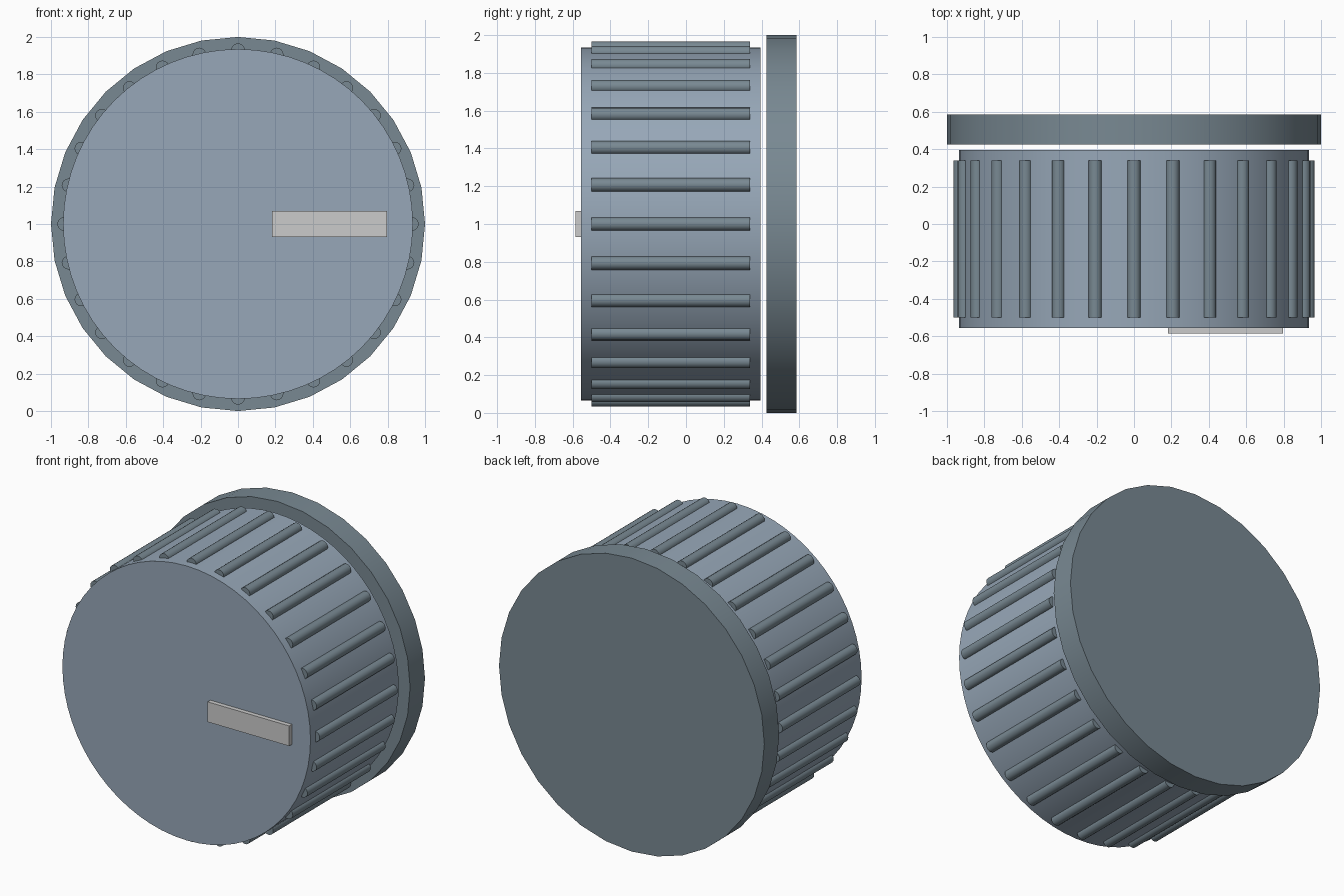
import bpy
import math

cube = bpy.data.objects.get("Cube")
if cube:
    bpy.data.objects.remove(cube, do_unlink=True)


def make_material(name, colour):
    mat = bpy.data.materials.new(name)
    mat.use_nodes = True
    mat.diffuse_color = colour
    mat.node_tree.nodes["Principled BSDF"].inputs["Base Color"].default_value = colour
    return mat


def cylinder_y(name, radius, y_front, y_back, sides, mat, x=0.0, z=1.0):
    """Cylinder lying along y, with smooth walls and crisp rims."""
    bpy.ops.mesh.primitive_cylinder_add(
        vertices=sides, radius=radius, depth=y_back - y_front,
        location=(x, (y_front + y_back) / 2, z),
        rotation=(math.pi / 2, 0, 0))
    obj = bpy.context.object
    obj.name = name
    obj.data.materials.append(mat)
    bpy.ops.object.shade_smooth_by_angle(angle=math.radians(40))
    return obj


body_mat = make_material("blue_grey", (0.31, 0.39, 0.48, 1))
trim_mat = make_material("dark_blue_grey", (0.19, 0.25, 0.29, 1))

# Knob body and the separate base disc behind it
BODY_RADIUS = 0.935
cylinder_y("knob_body", BODY_RADIUS, -0.555, 0.395, 64, body_mat)
cylinder_y("base_disc", 1.0, 0.425, 0.585, 32, trim_mat)

# Grip ribs half sunk into the body wall
RIBS = 28
for i in range(RIBS):
    angle = math.tau * i / RIBS
    cylinder_y(f"grip_rib_{i + 1}", 0.036, -0.5, 0.34, 16, trim_mat,
               x=0.93 * math.cos(angle), z=1 + 0.93 * math.sin(angle))

# Raised pointer bar on the front face
bpy.ops.mesh.primitive_cube_add(size=1, location=(0.488, -0.565, 1.0))
pointer = bpy.context.object
pointer.name = "pointer_bar"
pointer.scale = (0.615, 0.04, 0.137)
bpy.ops.object.transform_apply(location=False, rotation=False, scale=True)
